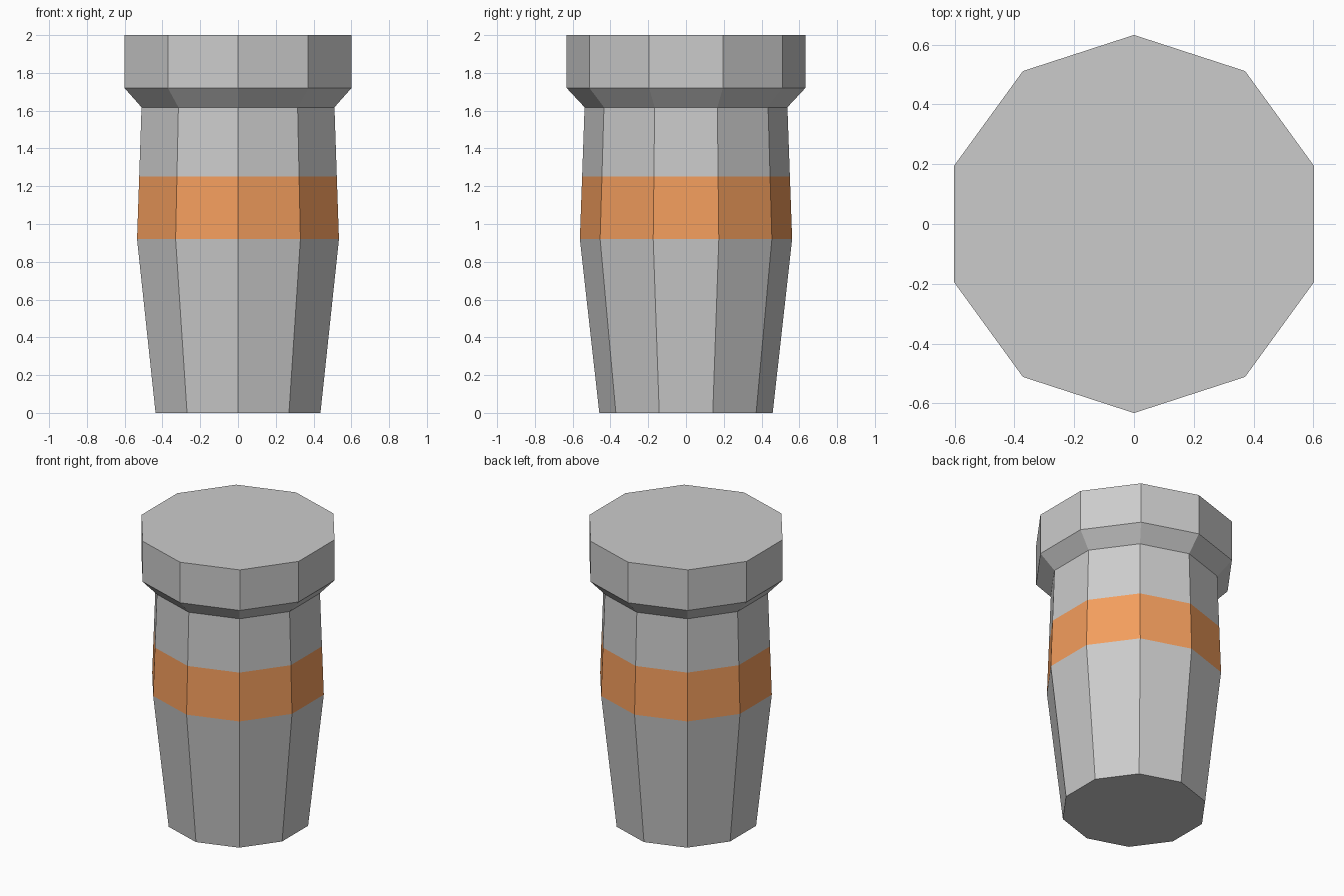
import bpy, bmesh
from math import cos, sin, tau, pi

if "Cube" in bpy.data.objects:
    bpy.data.objects.remove(bpy.data.objects["Cube"])

SIDES = 10


def lathe(name, profile, cap_bottom=False, cap_top=False, material=None):
    """Ten-sided shell through (radius, z) rings, with a corner facing front and back."""
    bm = bmesh.new()
    rings = []
    for r, z in profile:
        angles = [pi / 2 + tau * i / SIDES for i in range(SIDES)]
        rings.append([bm.verts.new((r * cos(a), r * sin(a), z)) for a in angles])
    for low, high in zip(rings, rings[1:]):
        for i in range(SIDES):
            j = (i + 1) % SIDES
            bm.faces.new((low[i], low[j], high[j], high[i]))
    if cap_bottom:
        bm.faces.new(rings[0][::-1])
    if cap_top:
        bm.faces.new(rings[-1])
    mesh = bpy.data.meshes.new(name)
    bm.to_mesh(mesh)
    bm.free()
    if material:
        mesh.materials.append(material)
    obj = bpy.data.objects.new(name, mesh)
    bpy.context.collection.objects.link(obj)
    return obj


orange = bpy.data.materials.new("orange")
orange.diffuse_color = (0.9, 0.34, 0.11, 1)
orange.use_nodes = True
orange.node_tree.nodes["Principled BSDF"].inputs["Base Color"].default_value = orange.diffuse_color

# Tapered lower body with closed base
lathe("lower_body", [(0.459, 0), (0.562, 0.92)], cap_bottom=True)
# Coloured band flush with the body
lathe("band", [(0.562, 0.92), (0.55, 1.252)], material=orange)
# Neck, flared collar and flat-topped head
lathe("head", [(0.55, 1.252), (0.537, 1.618), (0.632, 1.72), (0.632, 2.0)], cap_top=True)
